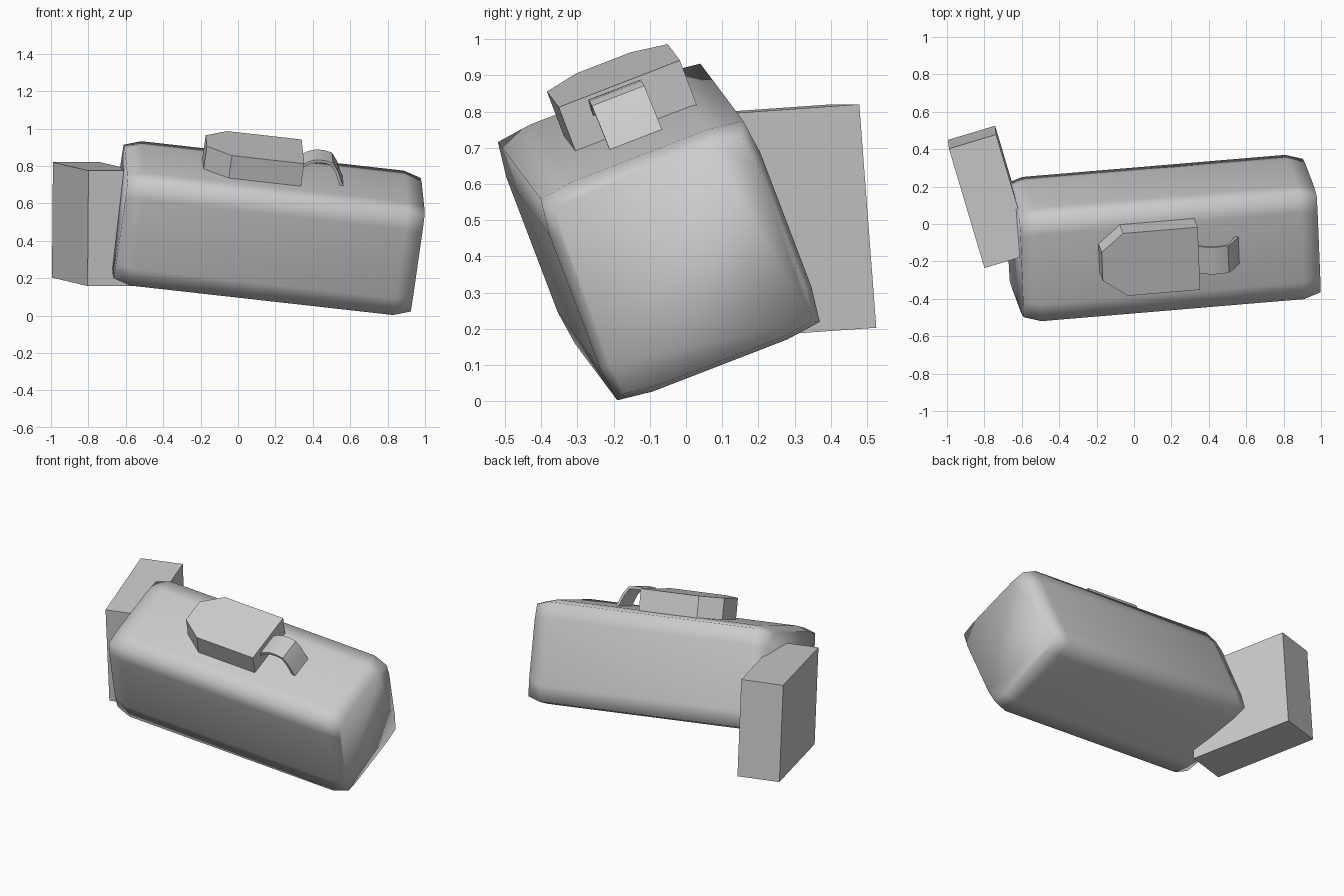
import bpy, bmesh, math
from mathutils import Vector, Matrix

if "Cube" in bpy.data.objects:
    bpy.data.objects.remove(bpy.data.objects["Cube"])

grey = bpy.data.materials.new("plain_grey")
grey.diffuse_color = (0.6, 0.6, 0.6, 1)
grey.use_nodes = True
grey.node_tree.nodes["Principled BSDF"].inputs["Base Color"].default_value = grey.diffuse_color

# Tilted frame shared by the body, the plate and the strap
axis = Vector((1, 0.084, -0.112)).normalized()
across = Vector((0, 0.934, 0.356))
across = (across - axis * across.dot(axis)).normalized()
up = axis.cross(across)
frame = Matrix((axis, across, up)).transposed().to_4x4()
frame.translation = (0.156, -0.075, 0.4675)


def loft(name, rings, matrix, smooth=None):
    """Skin closed rings of equal length and cap both ends."""
    bm = bmesh.new()
    loops = [[bm.verts.new(matrix @ Vector(p)) for p in r] for r in rings]
    n = len(loops[0])
    for a, b in zip(loops, loops[1:]):
        for i in range(n):
            j = (i + 1) % n
            bm.faces.new((a[i], a[j], b[j], b[i]))
    bm.faces.new(loops[0])
    bm.faces.new(loops[-1])
    bmesh.ops.recalc_face_normals(bm, faces=bm.faces)
    mesh = bpy.data.meshes.new(name)
    bm.to_mesh(mesh)
    bm.free()
    ob = bpy.data.objects.new(name, mesh)
    bpy.context.collection.objects.link(ob)
    mesh.materials.append(grey)
    if smooth is not None:
        bpy.ops.object.select_all(action='DESELECT')
        ob.select_set(True)
        bpy.context.view_layer.objects.active = ob
        bpy.ops.object.shade_smooth_by_angle(angle=math.radians(smooth))
    return ob


# Body: square bar with slightly bulged sides and chamfered ends
def section(x, scale):
    pts = []
    for k in range(4):
        turn = Matrix.Rotation(k * math.pi / 2, 2)
        for p in ((-0.30, -0.30), (-0.20, -0.313), (0.20, -0.313)):
            q = turn @ Vector(p) * scale
            pts.append((x, q.x, q.y))
    return pts


loft("body", [section(x, s) for x, s in
              ((-0.802, 0.925), (-0.709, 1), (0.709, 1), (0.802, 0.925))],
     frame, 100)

# Top plate: two clipped corners at one end
outline = [(0.135, -0.141), (0.135, 0.218), (-0.268, 0.218),
           (-0.387, 0.12), (-0.387, -0.042), (-0.255, -0.141)]
loft("top_plate", [[(x, y, z) for x, y in outline] for z in (0.295, 0.443)], frame)

# Strap: thin curved strip from the plate down to the body
path = [(0.13, 0.392), (0.165, 0.418), (0.205, 0.434), (0.25, 0.436),
        (0.29, 0.428), (0.322, 0.385), (0.345, 0.335), (0.366, 0.298)]
rings = []
for i, p in enumerate(path):
    a, b = Vector(path[max(i - 1, 0)]), Vector(path[min(i + 1, len(path) - 1)])
    t = (b - a).normalized()
    nx, nz = -t.y * 0.008, t.x * 0.008
    rings.append([(p[0] + s * nx, y, p[1] + s * nz)
                  for s, y in ((1, -0.06), (1, 0.095), (-1, 0.095), (-1, -0.06))])
loft("strap", rings, frame, 40)

# End block: plain box set askew at the left end
sides = Matrix(((0.252, 0.076, 0), (-0.19, 0.638, 0.045),
                (-0.005, 0.047, -0.617))).transposed().to_4x4()
sides.translation = (-0.771, 0.145, 0.489)
square = [(-0.5, -0.5), (0.5, -0.5), (0.5, 0.5), (-0.5, 0.5)]
loft("end_block", [[(x, y, z) for x, y in square] for z in (-0.5, 0.5)], sides)
